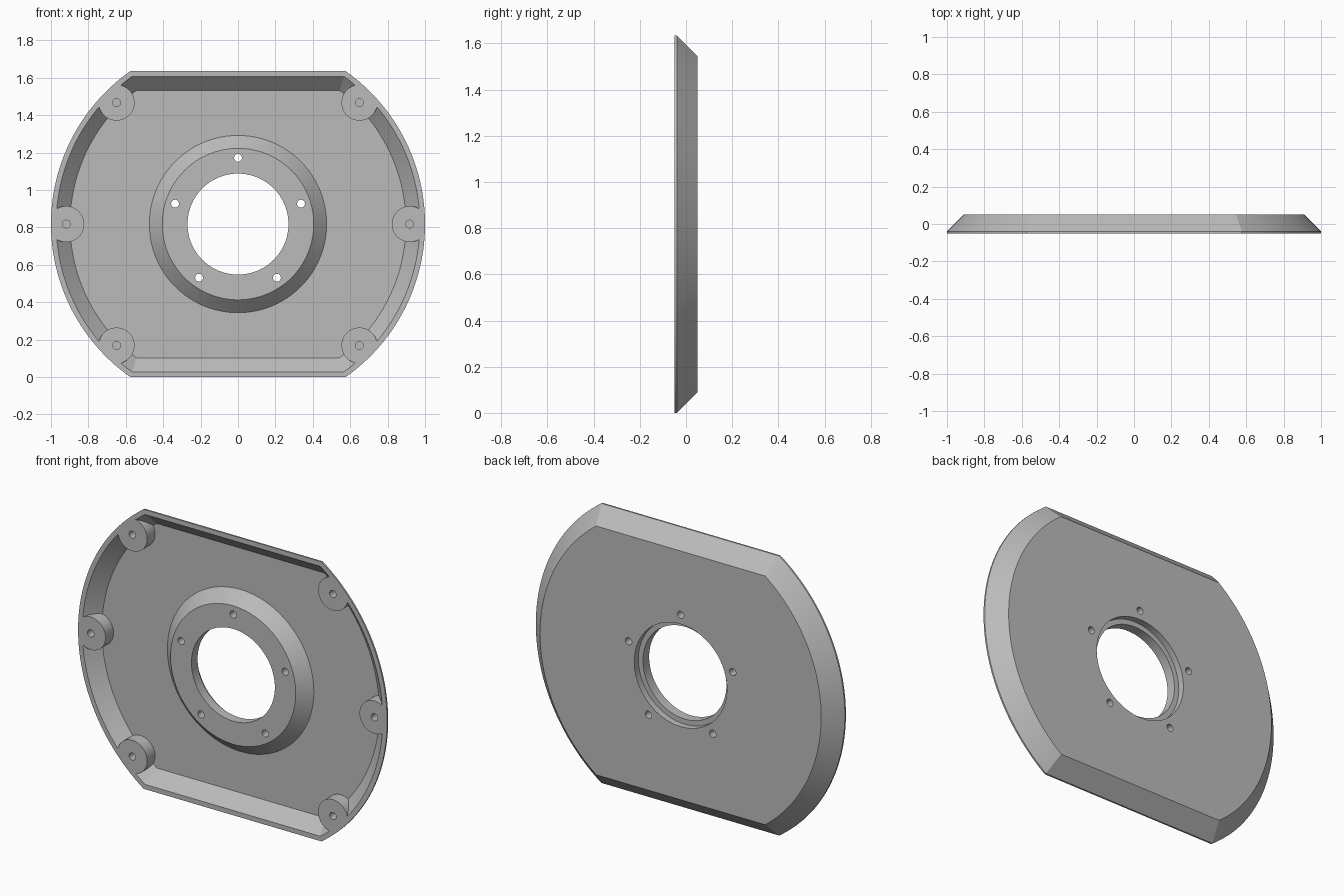
import bpy, bmesh
from math import sin, cos, pi, sqrt, atan2, radians
from mathutils import Vector

cube = bpy.data.objects.get("Cube")
if cube:
    bpy.data.objects.remove(cube, do_unlink=True)

RADIUS, HALF = 1.0, 0.8175      # outer arc radius, half height between flats
CENTRE = HALF
FRONT, BACK, FLOOR = -0.05, 0.05, 0.024


def circle(r, cx=0.0, cz=0.0, n=96):
    return [(cx + r * cos(2 * pi * i / n), cz + r * sin(2 * pi * i / n)) for i in range(n)]


def flat_disc(offset, n=56):
    """Disc outline with the top and bottom cut flat, shrunk by offset."""
    r, h = RADIUS - offset, HALF - offset
    a = atan2(h, sqrt(r * r - h * h))
    right = [(r * cos(t), r * sin(t)) for t in (-a + 2 * a * i / n for i in range(n + 1))]
    return right + [(-x, -z) for x, z in right]


def loft(name, sections):
    """Closed solid through a list of (y, outline) sections."""
    bm = bmesh.new()
    rings = [[bm.verts.new(Vector((x, y, z + CENTRE))) for x, z in outline]
             for y, outline in sections]
    for a, b in zip(rings, rings[1:]):
        for i in range(len(a)):
            j = (i + 1) % len(a)
            bm.faces.new((a[i], a[j], b[j], b[i]))
    bm.faces.new(rings[0])
    bm.faces.new(rings[-1])
    bmesh.ops.recalc_face_normals(bm, faces=bm.faces)
    mesh = bpy.data.meshes.new(name)
    bm.to_mesh(mesh)
    bm.free()
    obj = bpy.data.objects.new(name, mesh)
    bpy.context.collection.objects.link(obj)
    return obj


def subtract(target, cutter):
    cutter.hide_render = True
    mod = target.modifiers.new("cut", 'BOOLEAN')
    mod.operation, mod.solver, mod.object = 'DIFFERENCE', 'EXACT', cutter
    bpy.context.view_layer.objects.active = target
    bpy.ops.object.modifier_apply(modifier=mod.name)
    bpy.data.objects.remove(cutter, do_unlink=True)


# Outer shell: thin straight lip, then a bevel towards the back
cover = loft("cover_plate", [(FRONT, flat_disc(0)), (FRONT + 0.01, flat_disc(0)),
                             (BACK, flat_disc(0.09))])

# Front hollow, leaving the sloped hub and the screw bosses standing
hollow = loft("hollow_cutter", [(FRONT - 0.02, flat_disc(0.028)), (FRONT, flat_disc(0.028)),
                                (FLOOR, flat_disc(0.102))])
subtract(hollow, loft("hub_form", [(-0.045, circle(0.405)), (FLOOR + 0.01, circle(0.484))]))
boss_spots = [(0.918 * cos(radians(a)), 0.918 * sin(radians(a)))
              for a in (0, 45, 135, 180, 225, 315)]
for x, z in boss_spots:
    form = circle(0.096, x, z, 48)
    subtract(hollow, loft("boss_form", [(FRONT - 0.04, form), (BACK, form)]))
subtract(cover, hollow)

# Central bore with a wider counterbore at the back
subtract(cover, loft("bore_cutter", [(-0.08, circle(0.27)), (0.012, circle(0.27)),
                                     (0.012, circle(0.30)), (0.08, circle(0.30))]))

# Five through holes round the hub
for i in range(5):
    a = pi / 2 + i * 2 * pi / 5
    hole = circle(0.021, 0.354 * cos(a), 0.354 * sin(a), 24)
    subtract(cover, loft("hub_hole_cutter", [(-0.08, hole), (0.08, hole)]))

# Blind screw holes in the bosses
for x, z in boss_spots:
    hole = circle(0.021, x, z, 24)
    subtract(cover, loft("screw_hole_cutter", [(-0.08, hole), (0.0, hole)]))

# Single grey finish
grey = bpy.data.materials.new("plain_grey")
grey.use_nodes = True
colour = (0.5, 0.5, 0.5, 1)
grey.diffuse_color = colour
grey.node_tree.nodes["Principled BSDF"].inputs["Base Color"].default_value = colour
cover.data.materials.clear()
cover.data.materials.append(grey)

bpy.ops.object.select_all(action='DESELECT')
cover.select_set(True)
bpy.context.view_layer.objects.active = cover
bpy.ops.object.shade_smooth_by_angle(angle=radians(25))
